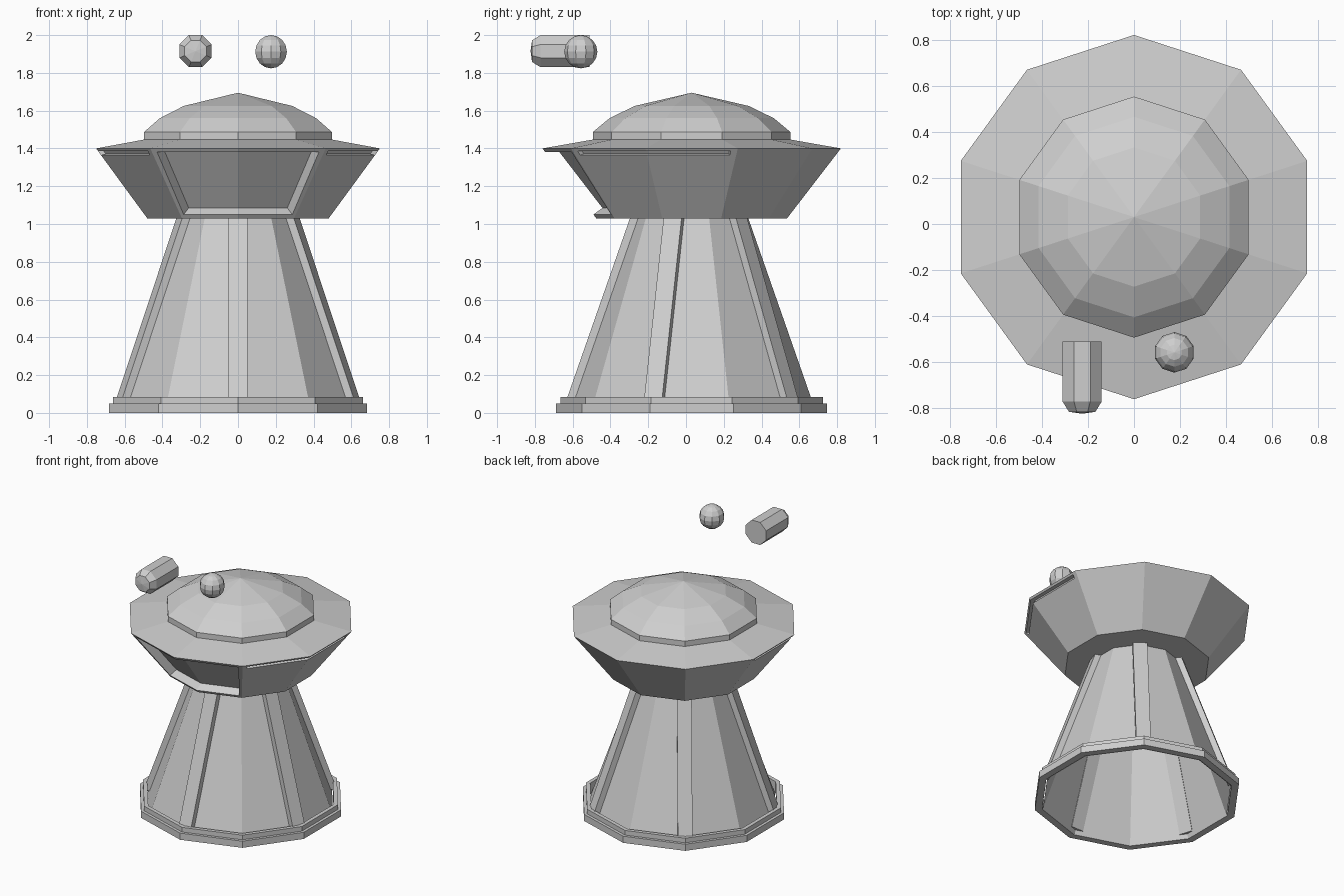
import bpy, bmesh
from math import sin, cos, pi, radians
from mathutils import Vector, Matrix

if "Cube" in bpy.data.objects:
    bpy.data.objects.remove(bpy.data.objects["Cube"])

GREY = (0.62, 0.62, 0.62, 1)
mat = bpy.data.materials.new("plain_grey")
mat.use_nodes = True
mat.diffuse_color = GREY
mat.node_tree.nodes["Principled BSDF"].inputs["Base Color"].default_value = GREY

SIDES = 10
STEP = 2 * pi / SIDES
CENTRE = Vector((0, 0.03, 0))


def finish(bm, name, location=CENTRE):
    bmesh.ops.remove_doubles(bm, verts=bm.verts, dist=1e-5)
    bmesh.ops.recalc_face_normals(bm, faces=bm.faces)
    mesh = bpy.data.meshes.new(name)
    bm.to_mesh(mesh)
    bm.free()
    mesh.materials.append(mat)
    obj = bpy.data.objects.new(name, mesh)
    obj.location = location
    bpy.context.collection.objects.link(obj)
    return obj


def lathe(bm, profile, sides=SIDES, start=pi / 2, closed=False):
    """Turn (radius, height) points around z; zero radius makes a tip."""
    rings = []
    for r, z in profile:
        count = sides if r > 0 else 1
        rings.append([bm.verts.new((r * cos(start + i * 2 * pi / sides),
                                    r * sin(start + i * 2 * pi / sides), z))
                      for i in range(count)])
    pairs = list(zip(rings, rings[1:]))
    if closed:
        pairs.append((rings[-1], rings[0]))
    for a, b in pairs:
        for i in range(sides):
            j = (i + 1) % sides
            corners = [a[i % len(a)], a[j % len(a)], b[j % len(b)], b[i % len(b)]]
            bm.faces.new(list(dict.fromkeys(corners)))


def lathed_part(name, profile, **options):
    bm = bmesh.new()
    lathe(bm, profile, **options)
    return finish(bm, name)


# Stepped base ring, open in the middle
lathed_part("base_ring", [(0.717, 0), (0.717, 0.05), (0.695, 0.05),
                          (0.695, 0.085), (0.665, 0.085), (0.665, 0)], closed=True)

# Hollow tapering tower
FOOT, NECK, DECK = 0.66, 0.30, 1.03
lathed_part("tower", [(FOOT, 0), (NECK, DECK)])

# Ribs on every second corner of the tower
for k in range(5):
    bm = bmesh.new()
    turn = Matrix.Rotation(radians(270 + 72 * k), 3, "Z")
    ends = []
    for z in (0.03, DECK):
        r = FOOT + (NECK - FOOT) * z / DECK
        ends.append([bm.verts.new(turn @ Vector((r + d, w, z)))
                     for d, w in ((-0.02, -0.05), (0.027, -0.05),
                                  (0.027, 0.05), (-0.02, 0.05))])
    low, high = ends
    bm.faces.new(low)
    bm.faces.new(high)
    for i in range(4):
        j = (i + 1) % 4
        bm.faces.new((low[i], low[j], high[j], high[i]))
    finish(bm, f"tower_rib_{k + 1}")

# Saucer wall with recessed windows
RIM_Z, RIM_R, DECK_R = 1.40, 0.79, 0.505


def wall_point(start, t, z, inset=0.0):
    """Point on the flat-sided wall, t facets round from the start corner."""
    r = DECK_R + (RIM_R - DECK_R) * (z - DECK) / (RIM_Z - DECK) - inset
    i = min(int(t), 1)
    a, b = (Vector((r * cos(start + n * STEP), r * sin(start + n * STEP), z))
            for n in (i, i + 1))
    return a.lerp(b, t - i)


def quad(bm, *points):
    bm.faces.new([bm.verts.new(p) for p in points])


def wall_pair(bm, degrees, window=None):
    """Two neighbouring facets, optionally sharing one recessed window.
    window = (edge margin, low, high, inner low, inner high, depth)"""
    s = radians(degrees)
    e, lo, hi, in_lo, in_hi, depth = window or (0.1, 1.1, 1.3, 1.1, 1.3, 0)
    cols, rows = [0, e, 1, 2 - e, 2], [DECK, lo, hi, RIM_Z]
    for c, (t0, t1) in enumerate(zip(cols, cols[1:])):
        for q, (z0, z1) in enumerate(zip(rows, rows[1:])):
            if window and q == 1 and c in (1, 2):
                continue
            quad(bm, wall_point(s, t0, z0), wall_point(s, t1, z0),
                 wall_point(s, t1, z1), wall_point(s, t0, z1))
    if not window:
        return
    outer = lambda t, z: wall_point(s, t, z)
    inner = lambda t, z: wall_point(s, t, z, depth)
    for t0, t1 in ((e, 1), (1, 2 - e)):
        quad(bm, inner(t0, in_lo), inner(t1, in_lo), inner(t1, in_hi), inner(t0, in_hi))
        for z, zi in ((lo, in_lo), (hi, in_hi)):
            quad(bm, outer(t0, z), outer(t1, z), inner(t1, zi), inner(t0, zi))
    for t in (e, 2 - e):
        quad(bm, outer(t, lo), outer(t, hi), inner(t, in_hi), inner(t, in_lo))


bm = bmesh.new()
side_slot = (0.07, 1.365, 1.387, 1.372, 1.387, 0.03)
wall_pair(bm, 234, (0.06, 1.05, 1.38, 1.085, 1.382, 0.075))
wall_pair(bm, 306, side_slot)
wall_pair(bm, 162, side_slot)
wall_pair(bm, 18)
wall_pair(bm, 90)
# Flat underside, sloping roof and dome
lathe(bm, [(DECK_R, DECK), (0, DECK)])
lathe(bm, [(RIM_R, RIM_Z), (0.523, 1.447), (0.523, 1.487), (0.435, 1.56),
           (0.302, 1.625), (0, 1.695)])
finish(bm, "saucer_and_dome")

# Floating ball
bm = bmesh.new()
bmesh.ops.create_uvsphere(bm, u_segments=10, v_segments=8, radius=0.088)
finish(bm, "floating_ball", (0.175, -0.557, 1.912))

# Floating eight-sided capsule, blunt nose to the front
bm = bmesh.new()
lathe(bm, [(0, -0.51), (0.092, -0.51), (0.092, -0.77), (0.062, -0.815), (0, -0.823)],
      sides=8, start=pi / 8)
bmesh.ops.rotate(bm, verts=bm.verts, cent=(0, 0, 0), matrix=Matrix.Rotation(-pi / 2, 3, "X"))
finish(bm, "floating_capsule", (-0.225, 0, 1.915))
